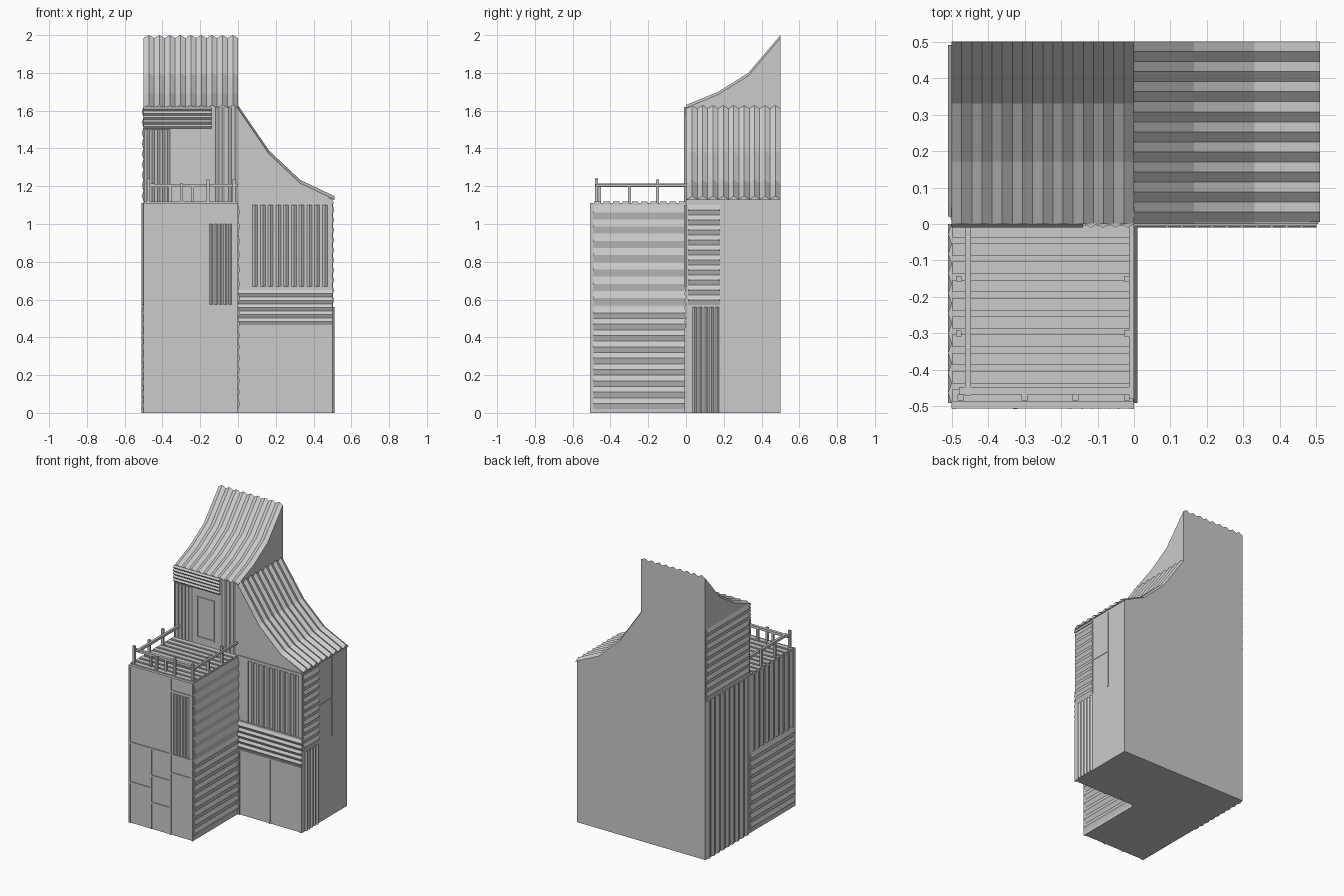
import bpy, bmesh
from mathutils import Vector as V

if "Cube" in bpy.data.objects:
    bpy.data.objects.remove(bpy.data.objects["Cube"])


def finish(name, bm):
    bmesh.ops.recalc_face_normals(bm, faces=bm.faces)
    me = bpy.data.meshes.new(name)
    bm.to_mesh(me)
    bm.free()
    ob = bpy.data.objects.new(name, me)
    bpy.context.collection.objects.link(ob)
    return ob


def prism(bm, loops):
    """Skin a row of equal cross-sections and cap both ends."""
    rows = [[bm.verts.new(p) for p in loop] for loop in loops]
    n = len(rows[0])
    for a, b in zip(rows, rows[1:]):
        for i in range(n):
            j = (i + 1) % n
            bm.faces.new((a[i], a[j], b[j], b[i]))
    bm.faces.new(rows[0])
    bm.faces.new(rows[-1])


def boxes(name, items):
    """One object from boxes given as (x0, x1, y0, y1, z0, z1)."""
    bm = bmesh.new()
    for x0, x1, y0, y1, z0, z1 in items:
        prism(bm, [[(x0, y0, z), (x1, y0, z), (x1, y1, z), (x0, y1, z)] for z in (z0, z1)])
    return finish(name, bm)


def ridges(name, path, side, out, count, depth=0.01, fill=1.0):
    """Corrugation: triangular ridges along a path, repeated over the side vector."""
    bm = bmesh.new()
    side, out = V(side), V(out) * depth
    for i in range(count):
        a, m, b = (side * ((i + 0.5 + s * fill) / count) for s in (-0.5, 0, 0.5))
        prism(bm, [[V(p) + a - out * 0.2, V(p) + a, V(p) + m + out, V(p) + b, V(p) + b - out * 0.2]
                   for p in path])
    return finish(name, bm)


FRONT, LEFT, RIGHT, UP = (0, -1, 0), (-1, 0, 0), (1, 0, 0), (0, 0, 1)


def front_siding(name, x0, x1, z0, z1, y, count, vertical, fill=1.0, depth=0.01):
    if vertical:
        return ridges(name, [(x0, y, z0), (x0, y, z1)], (x1 - x0, 0, 0), FRONT, count, depth, fill)
    return ridges(name, [(x0, y, z0), (x1, y, z0)], (0, 0, z1 - z0), FRONT, count, depth, fill)


def side_siding(name, x, out, y0, y1, z0, z1, count, vertical, fill=1.0, depth=0.01):
    if vertical:
        return ridges(name, [(x, y0, z0), (x, y0, z1)], (0, y1 - y0, 0), out, count, depth, fill)
    return ridges(name, [(x, y0, z0), (x, y1, z0)], (0, 0, z1 - z0), out, count, depth, fill)


def front_battens(name, y, vert, horiz, w=0.012, d=0.007):
    """Raised strips: vert = (x, z0, z1), horiz = (z, x0, x1)."""
    h = w / 2
    return boxes(name, [(x - h, x + h, y - d, y + 0.002, a, b) for x, a, b in vert]
                 + [(a, b, y - d * 0.85, y + 0.002, z - h, z + h) for z, a, b in horiz])


# Main volumes
boxes("front_block", [(-0.5, 0, -0.5, 0, 0, 1.11)])
tower_roof = [(0, 1.615), (0.17, 1.685), (0.33, 1.785), (0.5, 1.985)]
wing_roof = [(0, 1.61), (0.165, 1.37), (0.33, 1.215), (0.5, 1.13)]
bm = bmesh.new()
prism(bm, [[(x, 0, 0)] + [(x, y, z) for y, z in tower_roof] + [(x, 0.5, 0)] for x in (-0.5, 0)])
finish("tower_block", bm)
bm = bmesh.new()
prism(bm, [[(0, y, 0)] + [(x, y, z) for x, z in wing_roof] + [(0.5, y, 0)] for y in (0, 0.5)])
finish("wing_block", bm)

# Corrugated swept roofs
ridges("tower_roof_sheet", [(-0.5, y, z) for y, z in tower_roof], (0.5, 0, 0), UP, 9, 0.015)
ridges("wing_roof_sheet", [(x + (0.01 if x == 0.5 else 0), 0.005, z) for x, z in wing_roof],
       (0, 0.495, 0), UP, 9, 0.018)

# Front block, inner right wall
side_siding("inner_wall_lower", 0, RIGHT, -0.49, 0, 0.02, 0.56, 9, False)
side_siding("inner_wall_upper", 0, RIGHT, -0.49, 0, 0.57, 1.1, 7, False)

# Left walls
side_siding("left_front_lower", -0.5, LEFT, -0.49, 0, 0.01, 0.56, 9, False)
side_siding("left_front_upper", -0.5, LEFT, -0.49, 0, 0.57, 1.11, 9, True)
side_siding("left_tower_lower", -0.5, LEFT, 0.01, 0.49, 0, 1.11, 9, True)
side_siding("left_tower_upper", -0.5, LEFT, 0.02, 0.49, 1.12, 1.62, 9, False)

# Right wall of the wing
side_siding("right_wall_lower", 0.5, RIGHT, 0.03, 0.18, 0, 0.56, 5, True, 0.7)
side_siding("right_wall_upper", 0.5, RIGHT, 0.01, 0.18, 0.57, 1.1, 10, False)
boxes("right_wall_battens", [(0.499, 0.504, 0.327, 0.337, 0.56, 1.11),
                             (0.499, 0.503, 0.18, 0.33, 0.82, 0.828),
                             (0.499, 0.506, 0, 0.18, 1.105, 1.12)])

# Front block facade
front_battens("front_facade_battens", -0.5,
              [(-0.493, 0, 1.11), (-0.325, 0, 0.565), (-0.175, 0, 1.11), (-0.006, 0, 1.11)],
              [(0.565, -0.5, 0), (1.104, -0.5, 0), (0.285, -0.49, -0.33), (0.375, -0.325, -0.175),
               (0.185, -0.325, -0.175), (0.435, -0.175, 0), (1.015, -0.175, 0)])
front_siding("front_facade_siding", -0.155, -0.03, 0.575, 1.0, -0.5, 5, True, 0.7, 0.007)

# Wing facade
front_battens("wing_facade_battens", 0,
              [(0.008, 0, 0.45), (0.247, 0, 0.45), (0.492, 0, 0.45)],
              [(0.455, 0, 0.5), (0.66, 0, 0.5), (1.115, 0, 0.5)])
front_siding("wing_siding_band", 0.0, 0.5, 0.465, 0.65, 0, 5, False)
front_siding("wing_siding_vertical", 0.07, 0.48, 0.67, 1.1, 0, 10, True, 0.65)

# Tower facade with roof-deck door
front_siding("tower_siding_band", -0.5, -0.14, 1.505, 1.62, 0, 5, False)
front_siding("tower_siding_left", -0.495, -0.36, 1.11, 1.5, 0, 5, True)
front_siding("tower_siding_right", -0.135, 0, 1.11, 1.62, 0, 4, True)
front_battens("deck_door_frame", 0,
              [(-0.315, 1.16, 1.45), (-0.188, 1.16, 1.45)],
              [(1.445, -0.315, -0.188), (1.165, -0.315, -0.188)], 0.01)

# Deck boards
boxes("deck_boards", [(-0.498, -0.002, -0.487 + 0.05 * i, -0.453 + 0.05 * i, 1.108, 1.118)
                      for i in range(10)])

# Railing: posts, then rails on three sides
posts = [(-0.475, -0.475, 1.24), (-0.3, -0.475, 1.215), (-0.16, -0.475, 1.235), (-0.02, -0.475, 1.235)]
posts += [(x, y, 1.235 if y > -0.2 else 1.215) for x in (-0.48, -0.02) for y in (-0.3, -0.15)]
boxes("railing_posts", [(x - 0.008, x + 0.008, y - 0.008, y + 0.008, 1.11, z) for x, y, z in posts])
boxes("railing_rails", [(-0.48, -0.01, -0.467, -0.447, 1.195, 1.212),
                        (-0.463, -0.446, -0.47, -0.01, 1.197, 1.214),
                        (-0.014, 0.0, -0.48, 0.0, 1.198, 1.213)])
# Short balusters between the posts
boxes("railing_balusters", [(x - 0.007, x + 0.007, -0.463, -0.449, 1.11, 1.2) for x in (-0.36, -0.24)])
